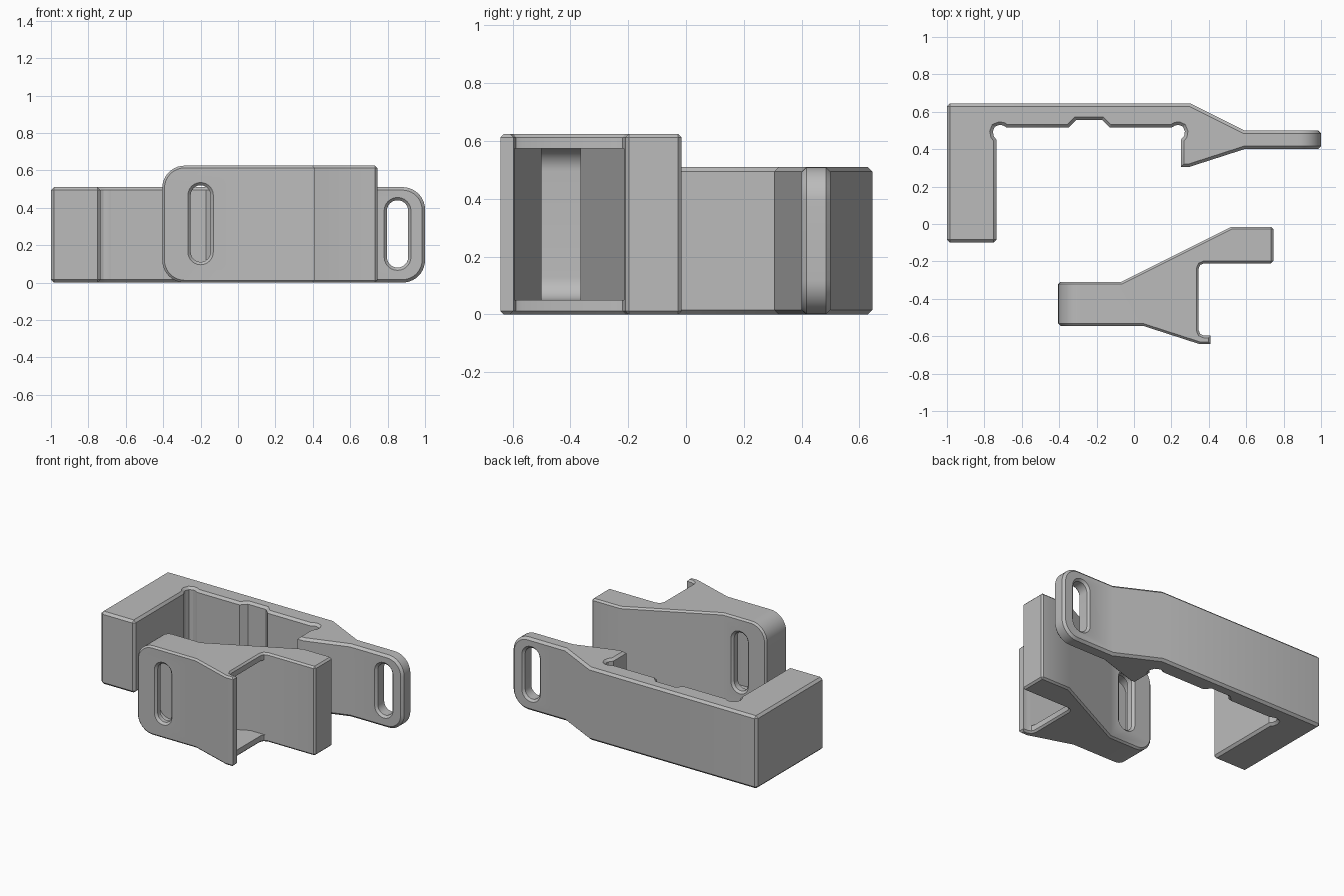
import bpy, bmesh, math

if "Cube" in bpy.data.objects:
    bpy.data.objects.remove(bpy.data.objects["Cube"])

grey = bpy.data.materials.new("light grey")
grey.diffuse_color = (0.5, 0.5, 0.5, 1)
grey.use_nodes = True
grey.node_tree.nodes["Principled BSDF"].inputs["Base Color"].default_value = grey.diffuse_color


def finish(name, bm):
    bmesh.ops.recalc_face_normals(bm, faces=bm.faces[:])
    me = bpy.data.meshes.new(name)
    bm.to_mesh(me)
    bm.free()
    ob = bpy.data.objects.new(name, me)
    bpy.context.collection.objects.link(ob)
    me.materials.append(grey)
    return ob


def prism(name, outline, z0, z1, end_x, radius, chamfer=0):
    """Extruded outline with rounded corners at one end and chamfered rims."""
    bm = bmesh.new()
    base = bm.faces.new([bm.verts.new((x, y, z0)) for x, y in outline])
    ext = bmesh.ops.extrude_face_region(bm, geom=[base])
    top = [v for v in ext["geom"] if isinstance(v, bmesh.types.BMVert)]
    bmesh.ops.translate(bm, verts=top, vec=(0, 0, z1 - z0))
    bmesh.ops.recalc_face_normals(bm, faces=bm.faces[:])
    # round the end, seen from the front
    ends = [e for e in bm.edges
            if all(abs(v.co.x - end_x) < 1e-4 for v in e.verts)
            and abs(e.verts[0].co.z - e.verts[1].co.z) < 1e-4]
    bmesh.ops.bevel(bm, geom=ends, offset=radius, offset_type='OFFSET', segments=10,
                    profile=0.5, affect='EDGES', clamp_overlap=False)
    bmesh.ops.recalc_face_normals(bm, faces=bm.faces[:])
    if chamfer:
        rims = []
        for e in bm.edges:
            if e.calc_face_angle(0) < math.radians(35):
                continue
            upright = abs(e.verts[0].co.z - e.verts[1].co.z) > 0.3
            # small relief corners stay crisp
            if upright and min(f.calc_area() for f in e.link_faces) < 0.06:
                continue
            rims.append(e)
        bmesh.ops.bevel(bm, geom=rims, offset=chamfer, offset_type='OFFSET',
                        segments=1, affect='EDGES', clamp_overlap=False)
    return finish(name, bm)


def slot_cutter(cx, z0, z1, r, y0, y1, c=0.015):
    """Upright slot along y, flared at both mouths."""
    bm = bmesh.new()
    rings = []
    n = 12
    for y, rad in ((y0 - 0.02, r + c + 0.02), (y0 + c, r), (y1 - c, r), (y1 + 0.02, r + c + 0.02)):
        ring = []
        for zc, start in ((z1 - r, 0), (z0 + r, math.pi)):
            for i in range(n + 1):
                a = start + math.pi * i / n
                ring.append(bm.verts.new((cx + rad * math.cos(a), y, zc + rad * math.sin(a))))
        rings.append(ring)
    for a, b in zip(rings, rings[1:]):
        for i in range(len(a)):
            j = (i + 1) % len(a)
            bm.faces.new((a[i], a[j], b[j], b[i]))
    bm.faces.new(rings[0])
    bm.faces.new(rings[-1])
    return finish("slot_cutter", bm)


def cut(ob, cutter):
    mod = ob.modifiers.new("cut", 'BOOLEAN')
    mod.operation = 'DIFFERENCE'
    mod.solver = 'EXACT'
    mod.object = cutter
    bpy.context.view_layer.objects.active = ob
    bpy.ops.object.modifier_apply(modifier=mod.name)
    bpy.data.objects.remove(cutter)


def smooth(ob):
    bpy.ops.object.select_all(action='DESELECT')
    ob.select_set(True)
    bpy.context.view_layer.objects.active = ob
    bpy.ops.object.shade_smooth_by_angle(angle=math.radians(30))


# Rear bracket: long back, side arm, slotted tab
rear = prism("rear_bracket", [
    (-1, -0.1), (-0.735, -0.1), (-0.735, 0.45),
    (-0.75, 0.47), (-0.755, 0.495), (-0.745, 0.52), (-0.72, 0.53), (-0.70, 0.527), (-0.68, 0.515),
    (-0.35, 0.515), (-0.31, 0.555), (-0.17, 0.555), (-0.13, 0.515),
    (0.20, 0.515), (0.22, 0.527), (0.24, 0.53), (0.262, 0.52), (0.272, 0.495), (0.268, 0.47),
    (0.25, 0.45), (0.25, 0.305), (0.295, 0.305),
    (0.59, 0.40), (1, 0.40), (1, 0.50), (0.59, 0.50), (0.30, 0.645), (-1, 0.645)],
    0, 0.51, 1, 0.12, 0.016)
cut(rear, slot_cutter(0.853, 0.08, 0.44, 0.057, 0.40, 0.50))
smooth(rear)

# Front clamp: hollow wedge with arm, lip and slot
clamp = prism("front_clamp", [
    (-0.405, -0.545), (0.05, -0.545), (0.35, -0.642), (0.41, -0.642), (0.41, -0.597),
    (0.375, -0.597), (0.354, -0.588), (0.345, -0.567),
    (0.345, -0.24), (0.354, -0.219), (0.375, -0.21),
    (0.745, -0.21), (0.745, -0.015), (0.52, -0.015), (-0.07, -0.31), (-0.405, -0.31)],
    0, 0.625, -0.405, 0.12, 0.012)
pocket = prism("pocket_cutter", [
    (-0.355, -0.5), (0.06, -0.5), (0.345, -0.593), (0.5, -0.593),
    (0.5, -0.214), (0.245, -0.214), (-0.057, -0.365), (-0.355, -0.365)],
    0.05, 0.575, -0.355, 0.08)
cut(clamp, pocket)
cut(clamp, slot_cutter(-0.2, 0.11, 0.52, 0.053, -0.545, -0.31))
smooth(clamp)
